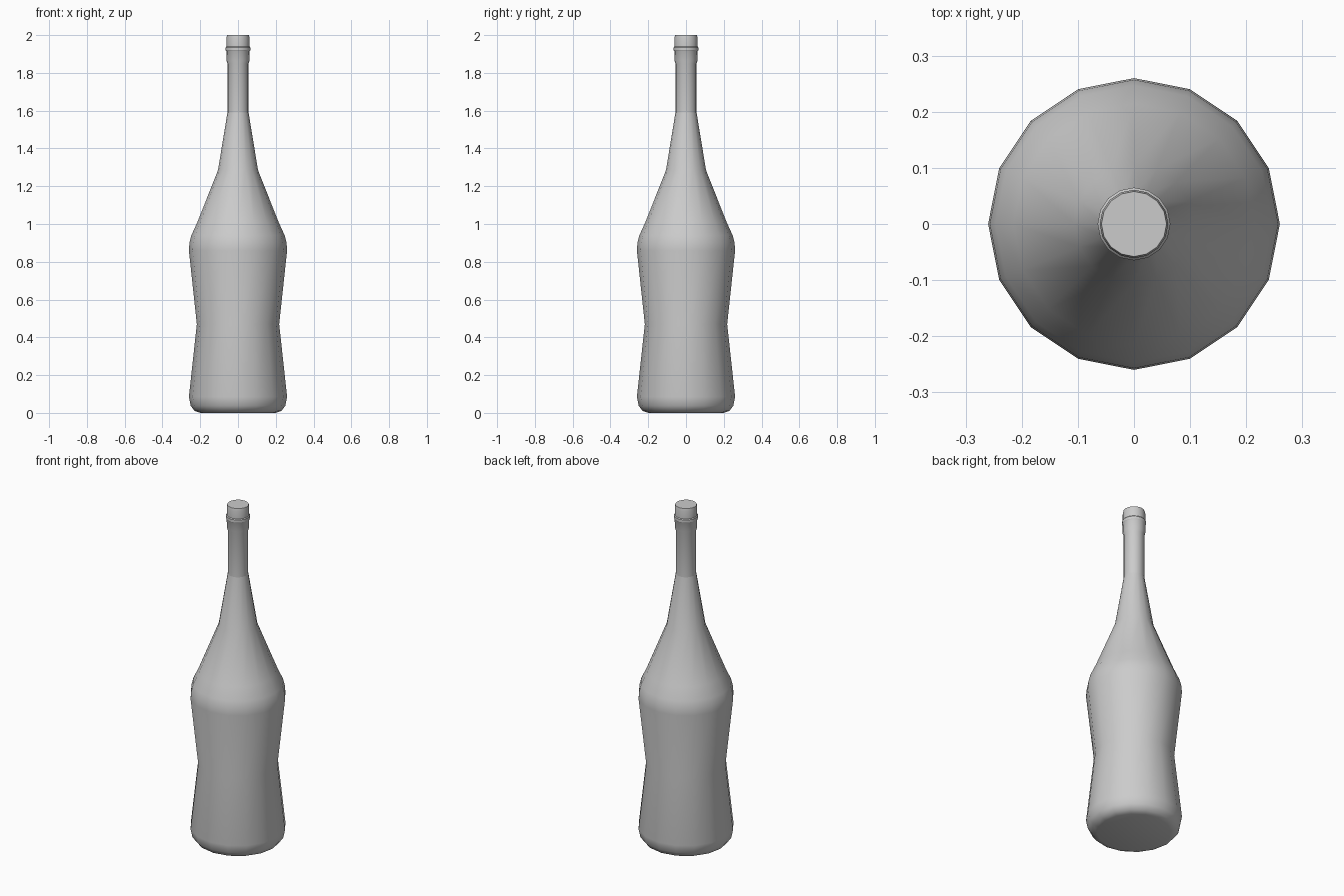
import bpy, bmesh, math

if "Cube" in bpy.data.objects:
    bpy.data.objects.remove(bpy.data.objects["Cube"])

SIDES = 16


def lathe(name, profile, cap_bottom=False, cap_top=False, angle=40):
    """Spin (radius, z) pairs around the z axis."""
    bm = bmesh.new()
    rings = []
    for r, z in profile:
        rings.append([bm.verts.new((r * math.cos(2 * math.pi * i / SIDES),
                                    r * math.sin(2 * math.pi * i / SIDES), z))
                      for i in range(SIDES)])
    for a, b in zip(rings, rings[1:]):
        for i in range(SIDES):
            j = (i + 1) % SIDES
            bm.faces.new((a[i], a[j], b[j], b[i]))
    if cap_bottom:
        bm.faces.new(rings[0][::-1])
    if cap_top:
        bm.faces.new(rings[-1])
    mesh = bpy.data.meshes.new(name)
    bm.to_mesh(mesh)
    bm.free()
    ob = bpy.data.objects.new(name, mesh)
    bpy.context.collection.objects.link(ob)
    bpy.ops.object.select_all(action='DESELECT')
    ob.select_set(True)
    bpy.context.view_layer.objects.active = ob
    bpy.ops.object.shade_smooth_by_angle(angle=math.radians(angle))
    return ob


# Glass body: rounded base, pinched waist, shoulder and tapering cone
lathe("bottle_body", [
    (0.20, 0.0), (0.23, 0.01), (0.25, 0.037), (0.26, 0.085),
    (0.218, 0.47),
    (0.26, 0.86), (0.257, 0.90), (0.247, 0.94), (0.215, 1.01),
    (0.106, 1.285), (0.056, 1.59),
], cap_bottom=True)

# Straight neck sleeve with raised band, thin bead and closed top
lathe("neck_and_cap", [
    (0.056, 1.59), (0.056, 1.85), (0.061, 1.865), (0.062, 1.915),
    (0.065, 1.92), (0.065, 1.935), (0.061, 1.94),
    (0.061, 1.985), (0.058, 2.0),
], cap_top=True, angle=30)
